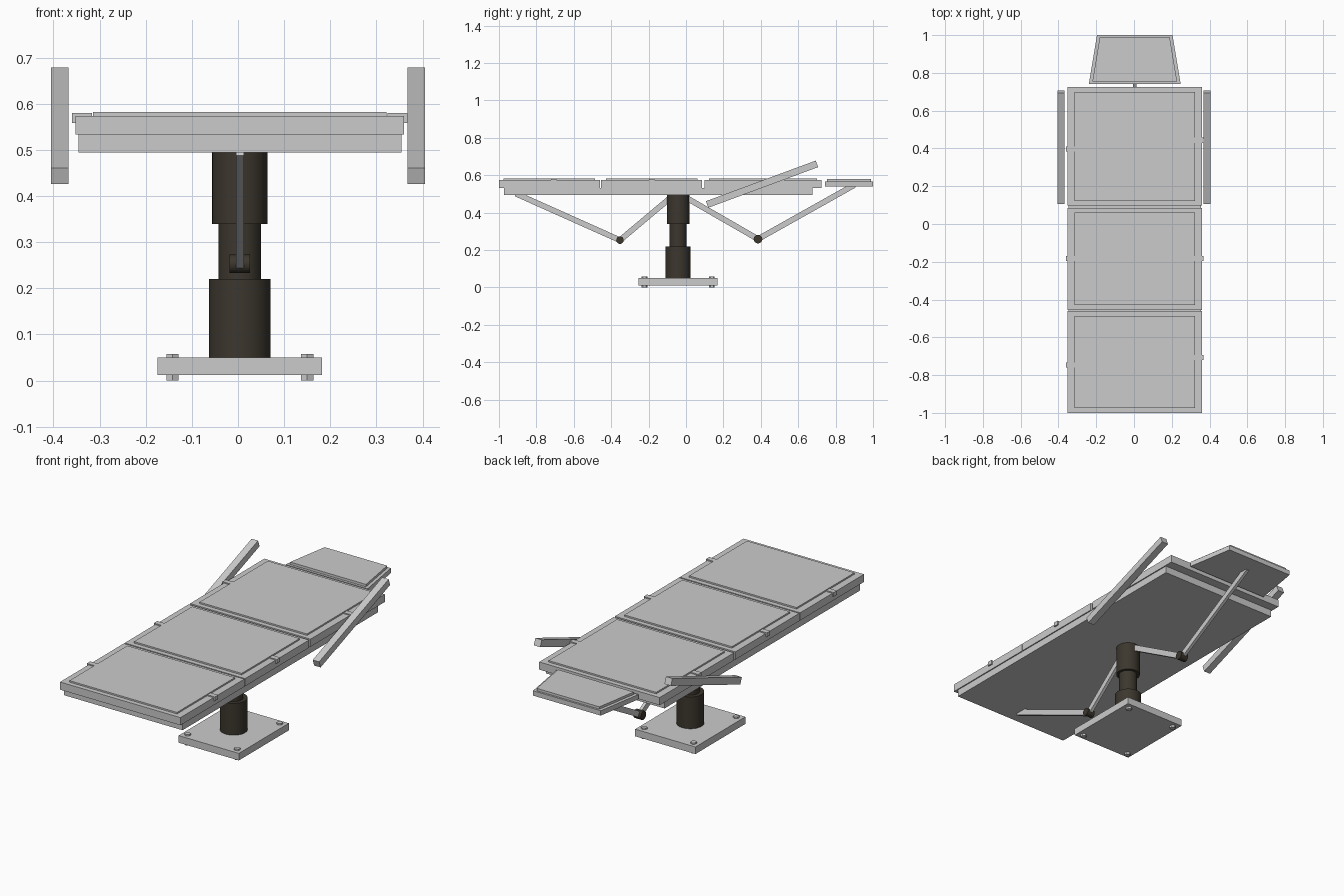
import bpy, math
from mathutils import Vector

if "Cube" in bpy.data.objects:
    bpy.data.objects.remove(bpy.data.objects["Cube"])

CX = 0.004      # centre line of the table and column
CY = -0.042     # column position along the table

dark = bpy.data.materials.new("dark_metal")
dark.diffuse_color = (0.045, 0.038, 0.027, 1)
dark.use_nodes = True
dark.node_tree.nodes["Principled BSDF"].inputs["Base Color"].default_value = dark.diffuse_color


def box(name, lo, hi):
    """Box between two opposite corners."""
    lo, hi = Vector(lo), Vector(hi)
    bpy.ops.mesh.primitive_cube_add(size=1, location=(lo + hi) / 2)
    ob = bpy.context.object
    ob.name = name
    ob.scale = hi - lo
    bpy.ops.object.transform_apply(location=False, rotation=False)
    return ob


def cylinder(name, r, depth, loc, sides=48, rot=(0, 0, 0), mat=None):
    bpy.ops.mesh.primitive_cylinder_add(vertices=sides, radius=r, depth=depth,
                                        location=loc, rotation=rot)
    ob = bpy.context.object
    ob.name = name
    if mat:
        ob.data.materials.append(mat)
        bpy.ops.object.shade_smooth_by_angle()
    return ob


def bar(name, a, b, width, thick, x=CX):
    """Straight bar in the y-z plane from a to b."""
    (y0, z0), (y1, z1) = a, b
    length = math.hypot(y1 - y0, z1 - z0)
    ob = box(name, (-width / 2, -length / 2, -thick / 2), (width / 2, length / 2, thick / 2))
    ob.location = (x, (y0 + y1) / 2, (z0 + z1) / 2)
    ob.rotation_euler.x = math.atan2(z1 - z0, y1 - y0)
    return ob


def trapezoid(name, y0, half0, y1, half1, z0, z1):
    """Slab tapering from half-width half0 at y0 to half1 at y1."""
    pts = [(-half0, y0), (half0, y0), (half1, y1), (-half1, y1)]
    verts = [(x + CX, y, z) for z in (z0, z1) for x, y in pts]
    faces = [(3, 2, 1, 0), (4, 5, 6, 7)]
    faces += [(i, (i + 1) % 4, (i + 1) % 4 + 4, i + 4) for i in range(4)]
    me = bpy.data.meshes.new(name)
    me.from_pydata(verts, [], faces)
    ob = bpy.data.objects.new(name, me)
    bpy.context.collection.objects.link(ob)
    return ob


# Base plate with four hexagonal bolts
box("base_plate", (CX - 0.178, CY - 0.211, 0.012), (CX + 0.178, CY + 0.211, 0.05))
for sx in (-1, 1):
    for sy in (-1, 1):
        cylinder("base_bolt", 0.0155, 0.058, (CX + sx * 0.146, CY + sy * 0.18, 0.029), sides=6)

# Telescoping column
for name, r, z0, z1 in (("column_lower", 0.067, 0.05, 0.22),
                        ("column_middle", 0.046, 0.21, 0.35),
                        ("column_upper", 0.06, 0.34, 0.496)):
    cylinder(name, r, z1 - z0, (CX, CY, (z0 + z1) / 2), mat=dark)

# Table frame and three sections, each with a thin raised pad
box("table_frame", (CX - 0.35, -0.974, 0.495), (CX + 0.35, 0.675, 0.533))
for name, y0, y1 in (("leg_section", -1.0, -0.461),
                     ("seat_section", -0.454, 0.086),
                     ("back_section", 0.098, 0.725)):
    box(name, (CX - 0.356, y0, 0.533), (CX + 0.356, y1, 0.574))
    box(name + "_pad", (CX - 0.318, y0 + 0.025, 0.57), (CX + 0.318, y1 - 0.025, 0.582))

# Side clips
for side, ys in ((-1, (0.397, -0.183, -0.747)), (1, (0.443, -0.183, -0.707))):
    for y in ys:
        xs = sorted((CX + side * 0.32, CX + side * 0.364))
        box("side_clip", (xs[0], y - 0.014, 0.558), (xs[1], y + 0.014, 0.58))

# Headrest
trapezoid("headrest", 0.742, 0.243, 1.0, 0.2, 0.541, 0.567)
trapezoid("headrest_pad", 0.755, 0.224, 0.99, 0.185, 0.565, 0.58)

# Tilted armrests
for side in (-1, 1):
    bar("armrest", (0.113, 0.444), (0.70, 0.661), 0.038, 0.037, x=side * 0.386)

# Folding struts with pivot joints
for (y, z), r, inner, outer in (((-0.353, 0.253), 0.02, (-0.06, 0.499), (-0.91, 0.502)),
                                ((0.385, 0.259), 0.023, (-0.02, 0.492), (0.90, 0.548))):
    cylinder("strut_joint", r, 0.044, (CX, y, z), sides=24,
             rot=(0, math.pi / 2, 0), mat=dark)
    bar("strut_inner", (y, z), inner, 0.017, 0.03)
    bar("strut_outer", (y, z), outer, 0.017, 0.03)
